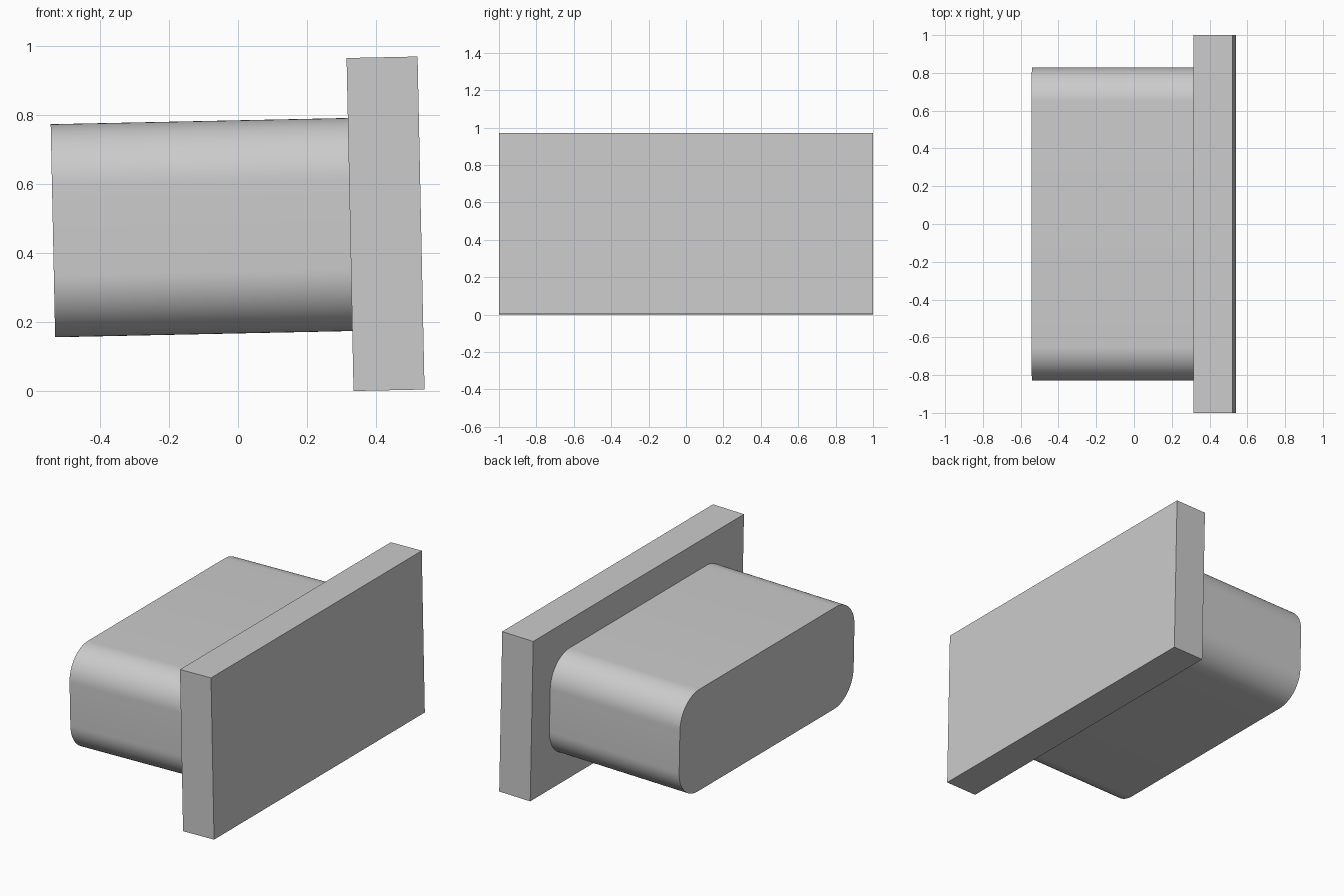
import bpy, bmesh, math
from mathutils import Matrix

if "Cube" in bpy.data.objects:
    bpy.data.objects.remove(bpy.data.objects["Cube"])

TILT = math.radians(1.2)   # whole part leans slightly about the y axis
PLACE = Matrix.Translation((0.325, 0, 0.483)) @ Matrix.Rotation(-TILT, 4, 'Y')

grey = bpy.data.materials.new("light grey")
grey.diffuse_color = (0.6, 0.6, 0.6, 1)
grey.use_nodes = True
grey.node_tree.nodes["Principled BSDF"].inputs["Base Color"].default_value = grey.diffuse_color


def outline(half_y, half_z, radius=0, steps=16):
    """Rectangle in the yz plane with optional rounded corners."""
    if radius == 0:
        return [(half_y, half_z), (-half_y, half_z), (-half_y, -half_z), (half_y, -half_z)]
    pts = []
    for k, (sy, sz) in enumerate([(1, 1), (-1, 1), (-1, -1), (1, -1)]):
        for i in range(steps + 1):
            a = math.pi / 2 * (k + i / steps)
            pts.append((sy * (half_y - radius) + radius * math.cos(a),
                        sz * (half_z - radius) + radius * math.sin(a)))
    return pts


def extrude_x(name, pts, x0, x1):
    """Extrude a yz outline from x0 to x1 and lean it into place."""
    bm = bmesh.new()
    face = bm.faces.new([bm.verts.new((x0, y, z)) for y, z in pts])
    ext = bmesh.ops.extrude_face_region(bm, geom=[face], use_keep_orig=True)
    verts = [g for g in ext["geom"] if isinstance(g, bmesh.types.BMVert)]
    bmesh.ops.translate(bm, verts=verts, vec=(x1 - x0, 0, 0))
    bmesh.ops.recalc_face_normals(bm, faces=bm.faces)
    bm.transform(PLACE)
    mesh = bpy.data.meshes.new(name)
    bm.to_mesh(mesh)
    bm.free()
    mesh.materials.append(grey)
    obj = bpy.data.objects.new(name, mesh)
    bpy.context.collection.objects.link(obj)
    return obj


# Flat rectangular flange
extrude_x("flange_plate", outline(1.0, 0.483), 0, 0.206)

# Plug body with rounded long edges, seated slightly into the flange
plug = extrude_x("plug_body", outline(0.828, 0.309, 0.18), -0.862, 0.005)
bpy.context.view_layer.objects.active = plug
plug.select_set(True)
bpy.ops.object.shade_smooth_by_angle(angle=math.radians(30))
